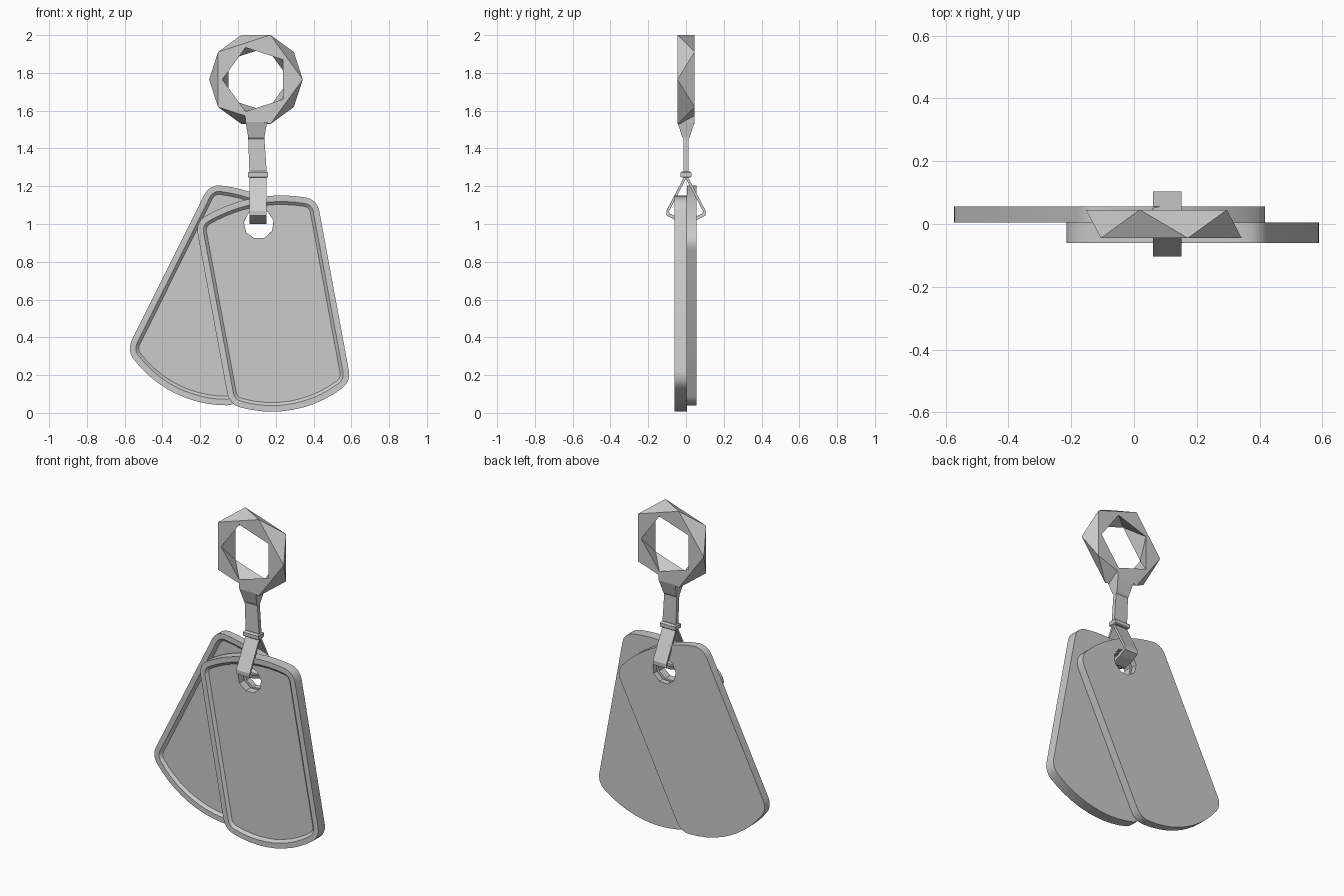
import bpy, bmesh
from math import sin, cos, pi, sqrt, atan2, radians

if "Cube" in bpy.data.objects:
    bpy.data.objects.remove(bpy.data.objects["Cube"])

HOLE_X, HOLE_Z = 0.11, 1.0


def finish(name, bm, smooth=False):
    bmesh.ops.recalc_face_normals(bm, faces=bm.faces)
    me = bpy.data.meshes.new(name)
    bm.to_mesh(me)
    bm.free()
    ob = bpy.data.objects.new(name, me)
    bpy.context.collection.objects.link(ob)
    if smooth:
        bpy.ops.object.select_all(action='DESELECT')
        ob.select_set(True)
        bpy.context.view_layer.objects.active = ob
        bpy.ops.object.shade_smooth_by_angle(angle=radians(30))
    return ob


def bridge(bm, a, b):
    n = len(a)
    for i in range(n):
        j = (i + 1) % n
        bm.faces.new((a[i], a[j], b[j], b[i]))


def cap_outline(apex, radius, corner, w, d):
    """Half of a tag outline, left to right: rounded corner, shallow arc, rounded corner."""
    cx = w - corner
    drop = sqrt((radius - corner) ** 2 - cx ** 2)
    cy = apex - radius + drop
    end = atan2(drop, cx)
    right = [(cx + (corner - d) * cos(end * i / 4), cy + (corner - d) * sin(end * i / 4))
             for i in range(5)]
    arc = []
    for i in range(1, 10):
        t = end + (pi / 2 - end) * i / 5
        arc.append(((radius - d) * cos(t), apex - radius + (radius - d) * sin(t)))
    return right + arc + [(-u, v) for u, v in reversed(right)]


def outline(d):
    top = cap_outline(0.14, 0.80, 0.085, 0.3275, d)
    bottom = [(-u, -v) for u, v in cap_outline(1.0, 0.62, 0.09, 0.3275, d)]
    return top + bottom


# Tag: raised rim, recessed panel and a hole, hung from the hole
def tag(name, angle, y_front, y_back):
    bm = bmesh.new()
    c, s = cos(angle), sin(angle)

    def loop(pts, y):
        return [bm.verts.new((HOLE_X + u * c - v * s, y, HOLE_Z + u * s + v * c)) for u, v in pts]

    def fill(a, b):
        edges = []
        for lp in (a, b):
            for i, v in enumerate(lp):
                pair = (v, lp[(i + 1) % len(lp)])
                edges.append(bm.edges.get(pair) or bm.edges.new(pair))
        bmesh.ops.triangle_fill(bm, edges=edges, use_beauty=True)

    y_panel = y_front + 0.015
    rim = [loop(outline(d), y) for d, y in
           ((0, y_back), (0, y_front), (0.032, y_front), (0.048, y_panel))]
    for a, b in zip(rim, rim[1:]):
        bridge(bm, a, b)
    hole = [(0.08 * cos(2 * pi * i / 9), 0.08 * sin(2 * pi * i / 9)) for i in range(9)]
    h_front, h_back = loop(hole, y_panel), loop(hole, y_back)
    bridge(bm, h_front, h_back)
    fill(rim[-1], h_front)
    fill(rim[0], h_back)
    return finish(name, bm, True)


tag("front_tag", radians(10.5), -0.06, 0.004)
tag("back_tag", radians(-26.5), 0.005, 0.055)

# Faceted ring: four staggered loops joined with triangles
bm = bmesh.new()
N = 5
loops = []
for k, (r, y) in enumerate(((0.248, -0.045), (0.248, 0.045), (0.178, 0.045), (0.178, -0.045))):
    off = radians(72) + (pi / N if k % 2 else 0)
    loops.append([bm.verts.new((0.095 + r * cos(off + 2 * pi * i / N), y,
                                1.765 + r * sin(off + 2 * pi * i / N))) for i in range(N)])
for k in range(4):
    a, b = loops[k], loops[(k + 1) % 4]
    for i in range(N):
        j = (i + 1) % N
        if k % 2 == 0:
            bm.faces.new((a[i], a[j], b[i]))
            bm.faces.new((a[j], b[j], b[i]))
        else:
            bm.faces.new((a[i], a[j], b[j]))
            bm.faces.new((a[i], b[j], b[i]))
finish("faceted_ring", bm)


# Rectangular sections lofted downwards: (centre x, half x, half y, z)
def loft(name, sections):
    bm = bmesh.new()
    rings = [[bm.verts.new((cx + sx * hx, sy * hy, z))
              for sx, sy in ((-1, -1), (1, -1), (1, 1), (-1, 1))]
             for cx, hx, hy, z in sections]
    for a, b in zip(rings, rings[1:]):
        bridge(bm, a, b)
    bm.faces.new(rings[0])
    bm.faces.new(rings[-1])
    return finish(name, bm)


loft("stem", [(0.097, 0.06, 0.045, 1.58), (0.097, 0.057, 0.045, 1.54),
              (0.097, 0.043, 0.02, 1.46), (0.097, 0.043, 0.012, 1.45), (0.107, 0.046, 0.012, 1.26)])
loft("collar", [(0.106, 0.045, 0.018, 1.28), (0.106, 0.052, 0.028, 1.272),
                (0.106, 0.052, 0.028, 1.25), (0.106, 0.047, 0.022, 1.245)])

# Flat band bent into a triangular loop through both holes
bm = bmesh.new()
outer = [(0, 1.268), (0.104, 1.07), (0.103, 1.045), (0.065, 1.025), (0, 1.0)]
inner = [(0, 1.240), (0.090, 1.068), (0.088, 1.056), (0.058, 1.043), (0, 1.022)]
sides = []
for prof in (outer, inner):
    full = prof + [(-y, z) for y, z in reversed(prof[1:-1])]
    for x in (0.061, 0.152):
        sides.append([bm.verts.new((x, y, z)) for y, z in full])
for p, q in ((0, 1), (1, 3), (3, 2), (2, 0)):
    bridge(bm, sides[p], sides[q])
finish("band_loop", bm)
